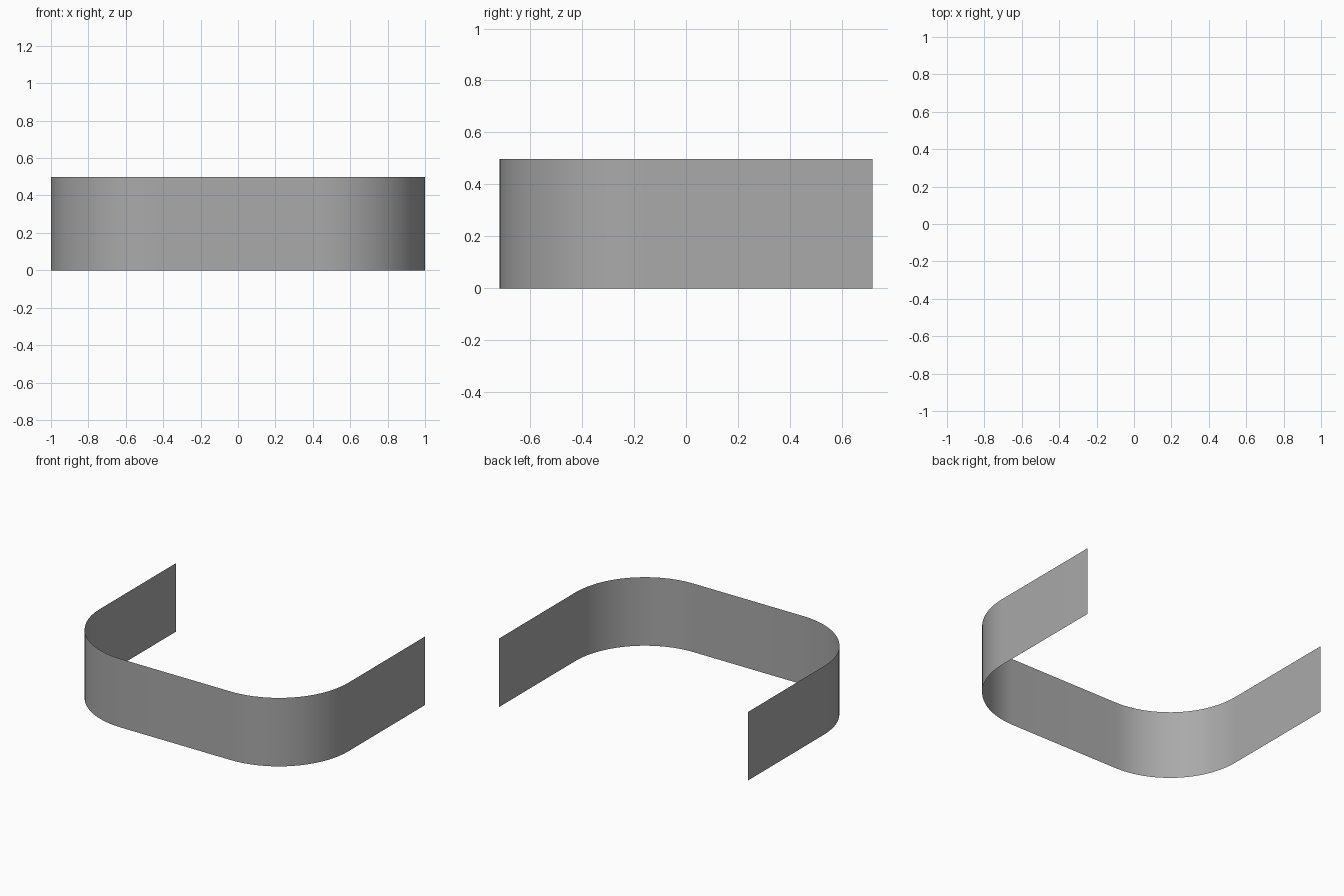
import bpy, bmesh
from math import cos, sin, pi

if "Cube" in bpy.data.objects:
    bpy.data.objects.remove(bpy.data.objects["Cube"])

HALF_X, HALF_Y, HEIGHT, RADIUS, STEPS = 1.0, 0.717, 0.498, 0.56, 24

# Plan profile: left arm end, two rounded front corners, right arm end
def corner(cx, cy, start):
    return [(cx + RADIUS * cos(start + pi / 2 * i / STEPS),
             cy + RADIUS * sin(start + pi / 2 * i / STEPS)) for i in range(STEPS + 1)]

cx, cy = HALF_X - RADIUS, -HALF_Y + RADIUS
path = ([(-HALF_X, HALF_Y)] + corner(-cx, cy, pi)
        + corner(cx, cy, 1.5 * pi) + [(HALF_X, HALF_Y)])

# Thin open wall: profile edges extruded straight up
bm = bmesh.new()
verts = [bm.verts.new((x, y, 0)) for x, y in path]
edges = [bm.edges.new(pair) for pair in zip(verts, verts[1:])]
top = bmesh.ops.extrude_edge_only(bm, edges=edges)["geom"]
bmesh.ops.translate(bm, vec=(0, 0, HEIGHT),
                    verts=[g for g in top if isinstance(g, bmesh.types.BMVert)])
bmesh.ops.recalc_face_normals(bm, faces=bm.faces)

# Normals face outwards (away from the inside of the U)
front = min(bm.faces, key=lambda f: f.calc_center_median().y)
if front.normal.y > 0:
    bmesh.ops.reverse_faces(bm, faces=bm.faces)
for f in bm.faces:
    f.smooth = True

mesh = bpy.data.meshes.new("curved_wall")
bm.to_mesh(mesh)
bm.free()
wall = bpy.data.objects.new("curved_wall", mesh)
bpy.context.collection.objects.link(wall)

# Darker grey finish
grey = bpy.data.materials.new("dark_grey")
grey.diffuse_color = (0.4, 0.4, 0.4, 1)
grey.use_nodes = True
grey.node_tree.nodes["Principled BSDF"].inputs["Base Color"].default_value = grey.diffuse_color
mesh.materials.append(grey)
